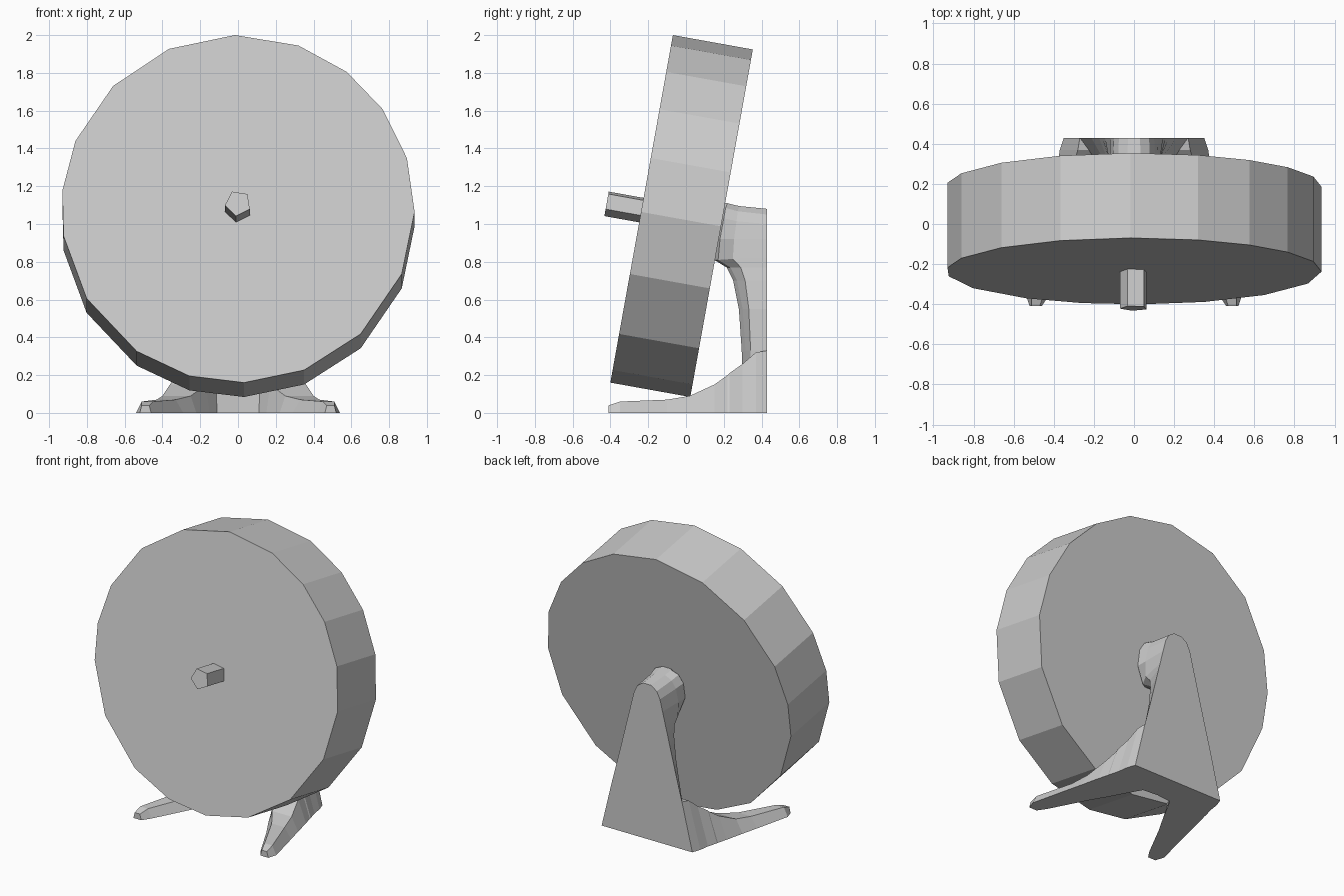
import bpy, bmesh, math
from mathutils import Vector

cube = bpy.data.objects.get("Cube")
if cube:
    bpy.data.objects.remove(cube)

grey = bpy.data.materials.new("plain grey")
grey.use_nodes = True
colour = (0.6, 0.6, 0.6, 1)
grey.diffuse_color = colour
grey.node_tree.nodes["Principled BSDF"].inputs["Base Color"].default_value = colour

TILT = math.radians(10.2)
AXIS = Vector((0, math.cos(TILT), -math.sin(TILT)))
UP = Vector((0, math.sin(TILT), math.cos(TILT)))


def loft(name, rings, mirror=False):
    """Skin a row of closed rings and cap both ends."""
    bm = bmesh.new()
    rows = [[bm.verts.new(p) for p in ring] for ring in rings]
    for a, b in zip(rows, rows[1:]):
        for i in range(len(a)):
            j = (i + 1) % len(a)
            bm.faces.new((a[i], a[j], b[j], b[i]))
    bm.faces.new(rows[0])
    bm.faces.new(rows[-1])
    bmesh.ops.recalc_face_normals(bm, faces=bm.faces)
    if mirror:
        # open the seam so both halves join into one solid
        seam = [f for f in bm.faces if all(abs(v.co.x) < 1e-5 for v in f.verts)]
        bmesh.ops.delete(bm, geom=seam, context='FACES')
    mesh = bpy.data.meshes.new(name)
    bm.to_mesh(mesh)
    bm.free()
    mesh.materials.append(grey)
    obj = bpy.data.objects.new(name, mesh)
    bpy.context.collection.objects.link(obj)
    if mirror:
        obj.modifiers.new("Mirror", 'MIRROR')
    return obj


def tilted_prism(name, centre, radius, angles, depth):
    """Prism whose axis leans with the wheel, starting at its front face."""
    front = []
    for degrees in angles:
        a = math.radians(degrees)
        front.append(Vector(centre) + radius * (math.cos(a) * Vector((1, 0, 0)) + math.sin(a) * UP))
    return loft(name, [front, [p + AXIS * depth for p in front]])


# Hand-cut wheel disc with slightly uneven sides, and its front pin
rim_angles = (-1, 17, 35, 52, 70, 91, 113, 135, 157, 174,
              189, 211, 235, 254, 272, 292, 314, 338)
tilted_prism("wheel", (0, -0.235, 1.08), 0.935, rim_angles, 0.43)
tilted_prism("axle_pin", (0, -0.42, 1.11), 0.07, range(-27, 333, 72), 0.25)

# Splayed feet joined at the back: y, outer x, inner x, top z, top outer x, top inner x
foot_sections = (
    (-0.41, 0.52, 0.46, 0.04, 0.51, 0.47),
    (-0.35, 0.54, 0.42, 0.06, 0.51, 0.45),
    (-0.10, 0.48, 0.29, 0.07, 0.43, 0.33),
    (0.02, 0.45, 0.22, 0.09, 0.40, 0.25),
    (0.15, 0.42, 0.15, 0.15, 0.36, 0.17),
    (0.22, 0.40, 0.11, 0.20, 0.33, 0.12),
    (0.23, 0.40, 0.00, 0.21, 0.33, 0.00),
    (0.30, 0.38, 0.00, 0.26, 0.30, 0.00),
    (0.37, 0.37, 0.00, 0.32, 0.28, 0.00),
    (0.43, 0.35, 0.00, 0.33, 0.27, 0.00),
)
loft("feet", [[(xo, y, 0), (to, y, z), (ti, y, z), (xi, y, 0)]
              for y, xo, xi, z, to, ti in foot_sections], mirror=True)

# Flat-backed column that swells into the hub:
# back z, back half width, front z, front y, front half width
column_sections = (
    (0.10, 0.325, 0.10, 0.30, 0.16),
    (0.33, 0.27, 0.33, 0.295, 0.12),
    (0.55, 0.213, 0.55, 0.28, 0.09),
    (0.70, 0.175, 0.70, 0.25, 0.07),
    (0.77, 0.158, 0.77, 0.215, 0.06),
    (0.82, 0.145, 0.81, 0.15, 0.07),
    (0.92, 0.12, 0.92, 0.16, 0.12),
    (1.00, 0.10, 1.03, 0.18, 0.12),
    (1.05, 0.075, 1.085, 0.19, 0.09),
    (1.08, 0.03, 1.11, 0.20, 0.04),
)
rings = []
for zb, wb, zf, yf, wf in column_sections:
    yb = 0.43
    wm, ym, zm = wb * 0.55 + wf * 0.45, yf * 0.65 + yb * 0.35, (zb + zf) / 2
    half = [(wb, yb, zb), (wm, ym, zm), (wf, yf + 0.02, zf), (wf * 0.5, yf, zf)]
    rings.append(half + [(-x, y, z) for x, y, z in reversed(half)])
loft("support_column", rings)
